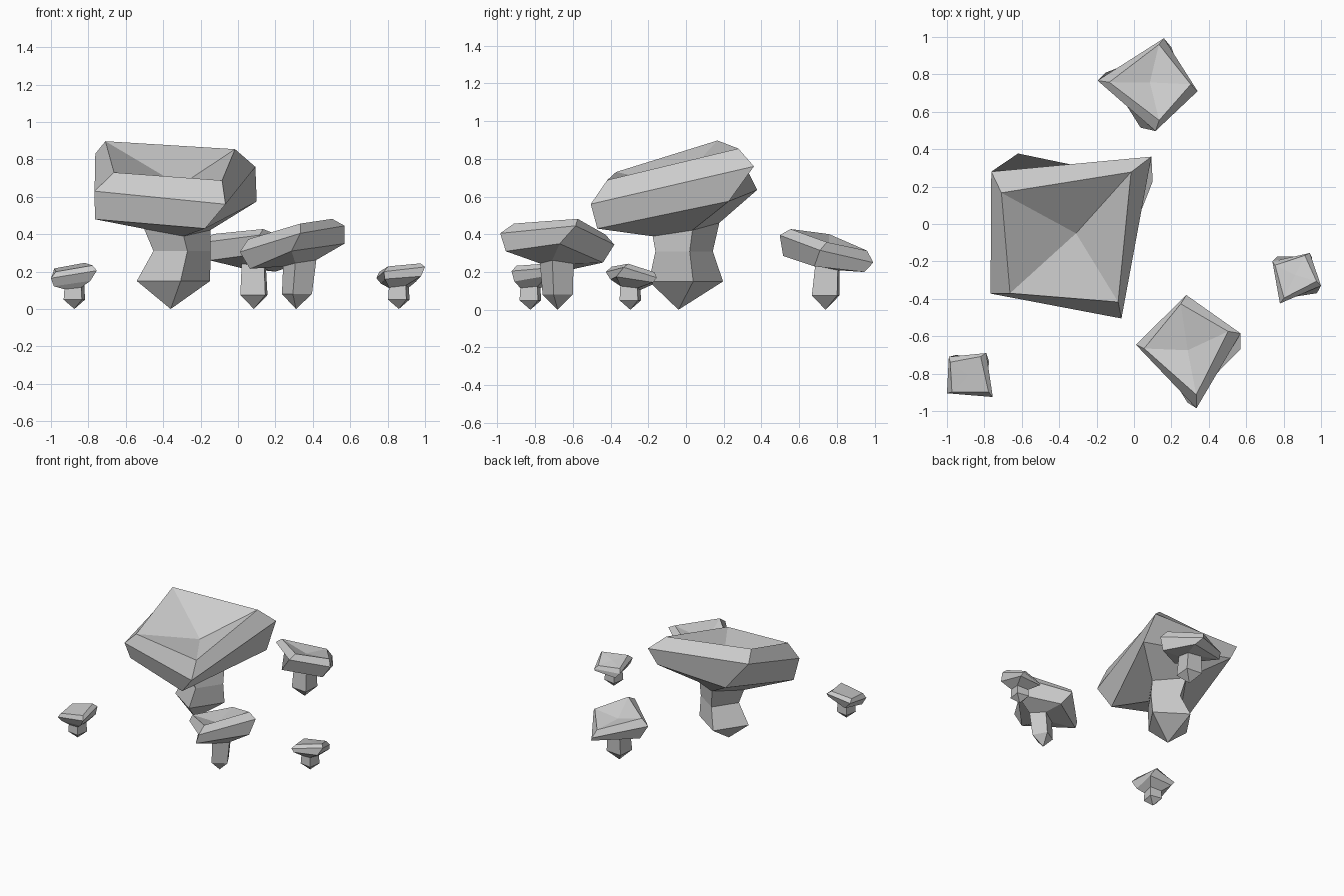
import bpy
import bmesh
from math import cos, sin, radians
from mathutils import Vector

default_cube = bpy.data.objects.get("Cube")
if default_cube:
    bpy.data.objects.remove(default_cube, do_unlink=True)

grey = bpy.data.materials.new("stone grey")
grey.use_nodes = True
grey.diffuse_color = (0.6, 0.6, 0.6, 1)
grey.node_tree.nodes["Principled BSDF"].inputs["Base Color"].default_value = grey.diffuse_color


def loft(name, rings, bottom_tip=None, top_tip=None):
    """Join four-sided rings from bottom to top, with optional end points."""
    bm = bmesh.new()
    loops = [[bm.verts.new(p) for p in ring] for ring in rings]
    sides = len(rings[0])
    for low, high in zip(loops, loops[1:]):
        for i in range(sides):
            j = (i + 1) % sides
            bm.faces.new((low[i], low[j], high[j], high[i]))
    if bottom_tip is not None:
        tip = bm.verts.new(bottom_tip)
        for i in range(sides):
            bm.faces.new((tip, loops[0][(i + 1) % sides], loops[0][i]))
    if top_tip is not None:
        tip = bm.verts.new(top_tip)
        for i in range(sides):
            bm.faces.new((loops[-1][i], loops[-1][(i + 1) % sides], tip))
    mesh = bpy.data.meshes.new(name)
    bm.to_mesh(mesh)
    bm.free()
    mesh.materials.append(grey)
    obj = bpy.data.objects.new(name, mesh)
    bpy.context.collection.objects.link(obj)


def mean(points):
    return sum(points, Vector()) / len(points)


def mushroom(name, rim, lower, stem, yaw, foot, hollow=None):
    """rim, lower: cap corners, counter-clockwise. stem: (x, y, z, radius) rings.
    hollow: lowest point of the dished top, or None for a flat top."""
    rim = [Vector(p) for p in rim]
    centre = mean(rim)
    normal = (rim[2] - rim[0]).cross(rim[3] - rim[1]).normalized()
    size = sum((rim[i] - rim[i - 1]).length for i in range(4)) / 4

    # Stem rings, the top one slanted to follow the cap
    rings = []
    for x, y, z, radius in stem:
        angles = [radians(yaw + 90 * i) for i in range(4)]
        rings.append([Vector((x + radius * cos(a), y + radius * sin(a), z)) for a in angles])
    for p in rings[-1]:
        dx, dy = p.x - stem[-1][0], p.y - stem[-1][1]
        p.z -= 0.7 * (normal.x * dx + normal.y * dy) / normal.z
    loft(name + "_stem", rings, bottom_tip=foot)

    # Cap: underside, twisted lower edge, widest rim, inset upper edge, top
    upper = []
    for i in range(4):
        p = rim[i].lerp(rim[(i + 1) % 4], 0.08)
        upper.append(centre + (p - centre) * 0.88 + normal * size * 0.128)
    loft(name + "_cap", [rings[-1], lower, rim, upper], top_tip=hollow or mean(upper))


mushroom("large_mushroom",
         rim=[(-.767, -.372, .63), (-.067, -.505, .56), (.093, .36, .76), (-.763, .28, .83)],
         lower=[(-.765, -.3, .48), (-.176, -.47, .43), (.1, .227, .575), (-.62, .377, .635)],
         stem=[(-.345, 0, .15, .2), (-.3, -.01, .31, .155), (-.325, 0, .425, .18)],
         yaw=191, foot=(-.36, -.04, 0), hollow=(-.31, -.05, .66))

mushroom("front_mushroom",
         rim=[(.01, -.645, .305), (.334, -.985, .405), (.57, -.585, .445), (.28, -.38, .345)],
         lower=[(.064, -.6, .215), (.286, -.955, .31), (.57, -.67, .35), (.34, -.44, .25)],
         stem=[(.315, -.68, .08, .083), (.33, -.685, .245, .092)],
         yaw=165, foot=(.31, -.68, 0), hollow=(.287, -.675, .375))

mushroom("back_mushroom",
         rim=[(-.195, .767, .355), (.115, .497, .395), (.34, .71, .315), (.16, .993, .25)],
         lower=[(-.15, .81, .26), (.035, .515, .285), (.29, .68, .23), (.2, .945, .2)],
         stem=[(.085, .74, .075, .095), (.085, .75, .225, .085)],
         yaw=130, foot=(.085, .74, 0), hollow=(.085, .757, .34))

mushroom("small_right_mushroom",
         rim=[(.78, -.425, .2), (1, -.33, .225), (.94, -.155, .17), (.74, -.2, .165)],
         lower=[(.785, -.4, .16), (.978, -.37, .175), (.95, -.175, .145), (.765, -.175, .135)],
         stem=[(.86, -.295, .05, .07), (.86, -.295, .115, .065)],
         yaw=215, foot=(.86, -.295, 0))

mushroom("small_left_mushroom",
         rim=[(-1, -.905, .165), (-.755, -.925, .205), (-.79, -.69, .225), (-.99, -.71, .19)],
         lower=[(-.985, -.87, .122), (-.79, -.91, .15), (-.775, -.735, .18), (-.95, -.7, .145)],
         stem=[(-.875, -.825, .05, .07), (-.875, -.825, .115, .065)],
         yaw=215, foot=(-.875, -.825, 0))
